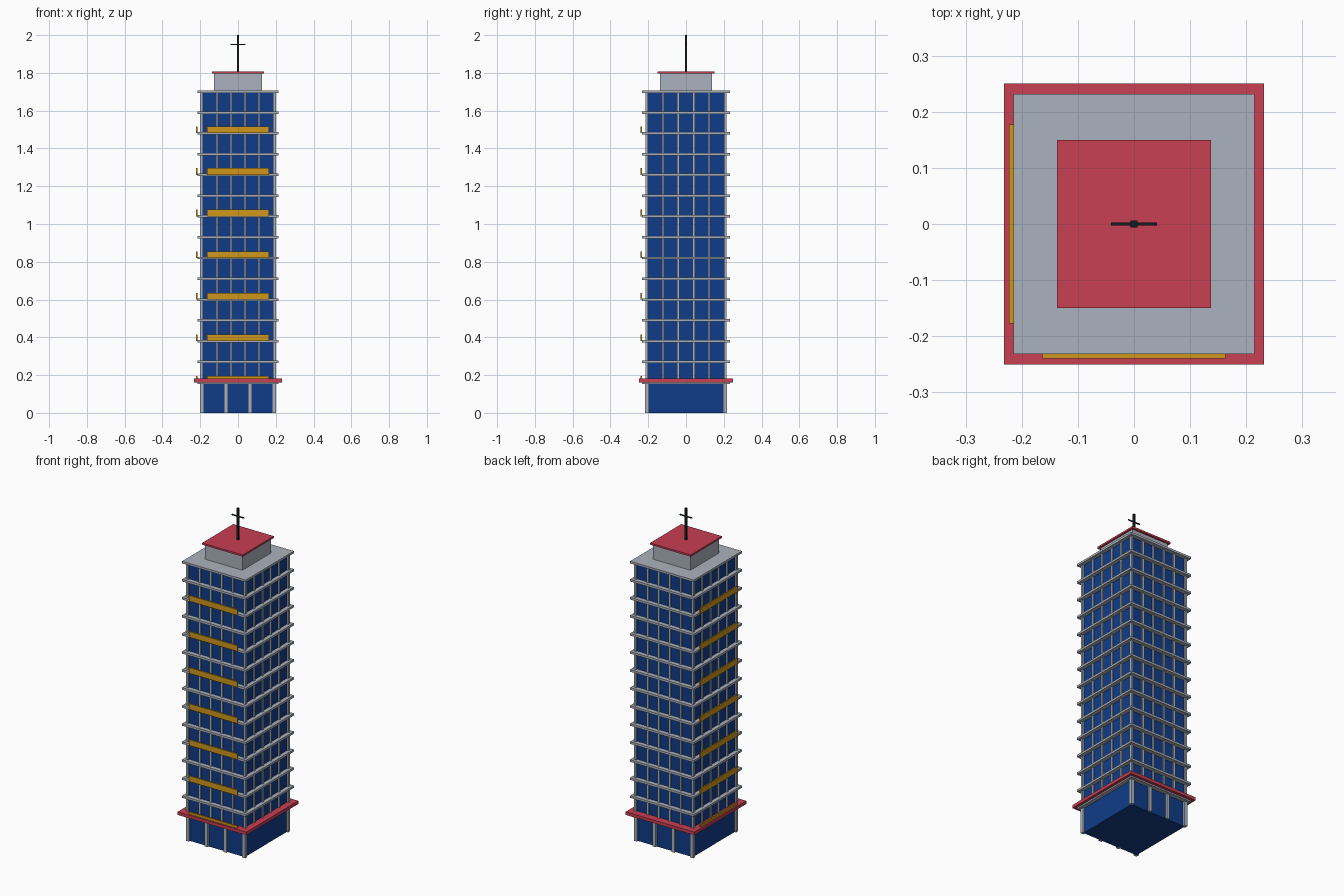
import bpy, bmesh
from mathutils import Vector

cube = bpy.data.objects.get("Cube")
if cube:
    bpy.data.objects.remove(cube, do_unlink=True)


def material(name, rgb):
    m = bpy.data.materials.new(name)
    m.use_nodes = True
    m.diffuse_color = (*rgb, 1)
    m.node_tree.nodes["Principled BSDF"].inputs["Base Color"].default_value = (*rgb, 1)
    return m


glass = material("blue glass", (0.005, 0.045, 0.25))
concrete = material("pale concrete", (0.41, 0.45, 0.51))
red = material("red trim", (0.58, 0.05, 0.085))
amber = material("amber panel", (0.62, 0.31, 0.012))
steel = material("dark steel", (0.007, 0.012, 0.015))


def boxes(name, mat, items):
    """One object from a list of (centre, size) boxes."""
    bm = bmesh.new()
    for centre, size in items:
        made = bmesh.ops.create_cube(bm, size=1)["verts"]
        bmesh.ops.scale(bm, vec=Vector(size), verts=made)
        bmesh.ops.translate(bm, vec=Vector(centre), verts=made)
    mesh = bpy.data.meshes.new(name)
    bm.to_mesh(mesh)
    bm.free()
    mesh.materials.append(mat)
    obj = bpy.data.objects.new(name, mesh)
    bpy.context.collection.objects.link(obj)
    return obj


def block(name, mat, half_x, half_y, z0, z1):
    return boxes(name, mat, [((0, 0, (z0 + z1) / 2), (2 * half_x, 2 * half_y, z1 - z0))])


HX, HY = 0.19, 0.205            # glass half widths
BASE, STEP, FLOORS = 0.16, 0.11, 14
ROOF = BASE + STEP * FLOORS
SIDES = (-1, 1)

# Glass volumes
block("base_glass", glass, HX, HY, 0, BASE)
block("tower_glass", glass, HX, HY, BASE, ROOF)

# Base columns on front and back
boxes("base_columns", concrete,
      [((HX * k / 3, s * 0.207, BASE / 2), (0.02, 0.02, BASE))
       for k in (-3, -1, 1, 3) for s in SIDES])

# Tower corner columns and mullions
mid, tall = (BASE + ROOF) / 2, ROOF - BASE
boxes("corner_columns", concrete,
      [((sx * 0.193, sy * 0.208, mid), (0.014, 0.014, tall)) for sx in SIDES for sy in SIDES])
bays = (-1.5, -0.5, 0.5, 1.5)
boxes("front_back_mullions", concrete,
      [((0.074 * k, s * HY, mid), (0.012, 0.016, tall)) for k in bays for s in SIDES])
boxes("side_mullions", concrete,
      [((s * HX, 0.081 * k, mid), (0.016, 0.012, tall)) for k in bays for s in SIDES])

# Floor slabs, the last one being the roof
boxes("floor_slabs", concrete,
      [((0, 0, BASE + STEP * i), (0.43, 0.464, 0.013)) for i in range(FLOORS + 1)])

# Canopy above the base
block("canopy", red, 0.232, 0.25, 0.162, 0.181)

# Balcony panels on every second floor, front and right sides
levels = [BASE + STEP * i + 0.018 for i in range(0, FLOORS - 1, 2)]
boxes("front_balcony_panels", amber, [((0, -0.236, z), (0.326, 0.008, 0.035)) for z in levels])
boxes("right_balcony_panels", amber, [((-0.219, 0, z), (0.008, 0.354, 0.035)) for z in levels])

# Penthouse and antenna
block("penthouse", concrete, 0.126, 0.137, ROOF, 1.8)
block("penthouse_roof", red, 0.137, 0.15, 1.797, 1.808)
block("mast", steel, 0.006, 0.006, 1.8, 2.0)
block("mast_crossbar", steel, 0.041, 0.003, 1.947, 1.953)
